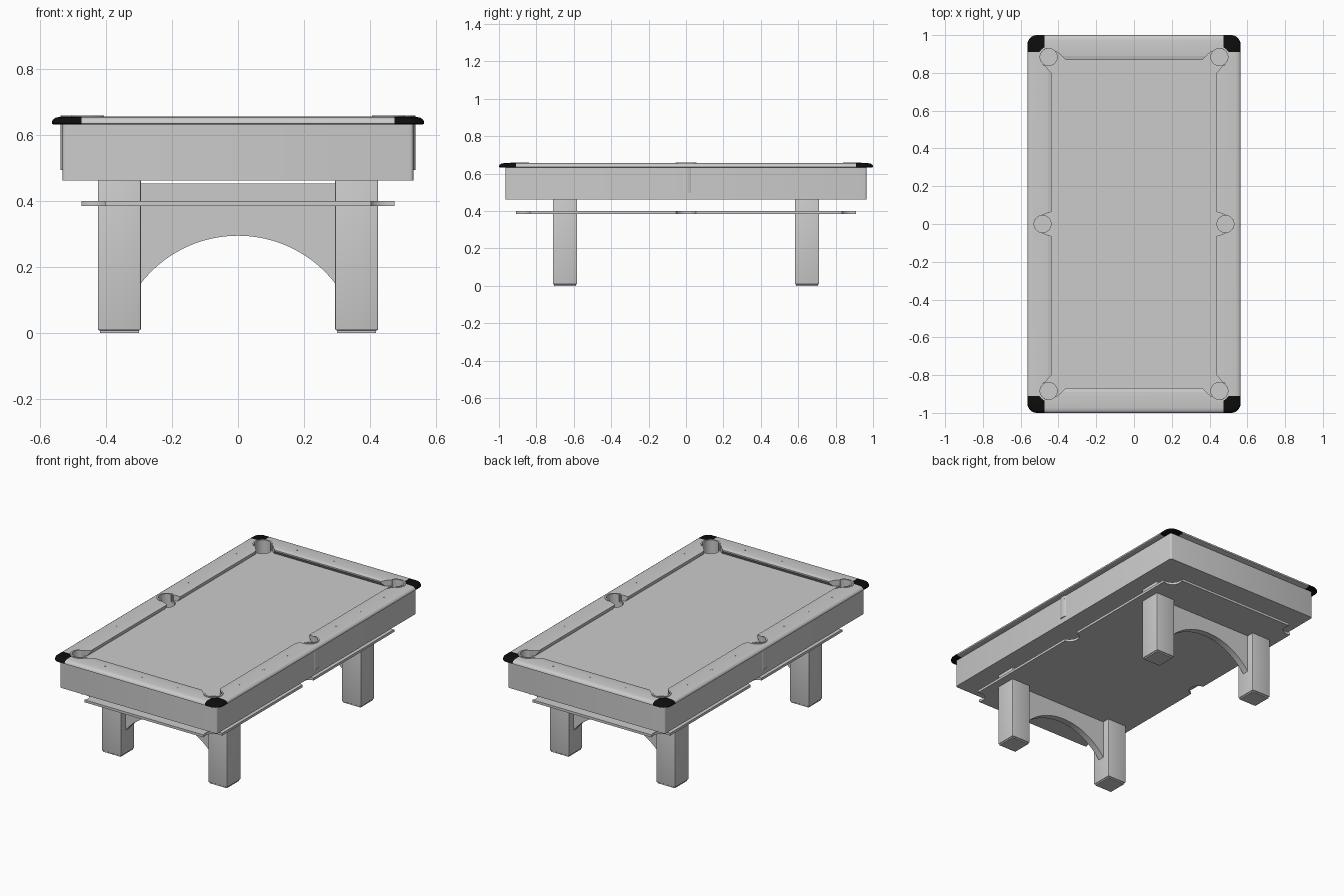
import bpy, bmesh, math
from mathutils import Vector

if "Cube" in bpy.data.objects:
    bpy.data.objects.remove(bpy.data.objects["Cube"])


def material(name, c):
    m = bpy.data.materials.new(name)
    m.diffuse_color = (c, c, c, 1)
    m.use_nodes = True
    m.node_tree.nodes["Principled BSDF"].inputs["Base Color"].default_value = m.diffuse_color
    return m


GREY = material("light grey", 0.6)
BLACK = material("black", 0.004)


def finish(name, bm, smooth=True):
    bmesh.ops.remove_doubles(bm, verts=bm.verts, dist=1e-5)
    bmesh.ops.recalc_face_normals(bm, faces=bm.faces)
    me = bpy.data.meshes.new(name)
    bm.to_mesh(me)
    bm.free()
    ob = bpy.data.objects.new(name, me)
    bpy.context.collection.objects.link(ob)
    me.materials.append(GREY)
    if smooth:
        select(ob)
        bpy.ops.object.shade_smooth_by_angle(angle=math.radians(35))
    return ob


def select(ob):
    bpy.ops.object.select_all(action='DESELECT')
    ob.select_set(True)
    bpy.context.view_layer.objects.active = ob


def box_bm(x0, x1, y0, y1, z0, z1, bevel=0, vertical_only=False):
    bm = bmesh.new()
    bmesh.ops.create_cube(bm, size=1)
    for v in bm.verts:
        v.co = Vector(((x0 + x1) / 2 + v.co.x * (x1 - x0),
                       (y0 + y1) / 2 + v.co.y * (y1 - y0),
                       (z0 + z1) / 2 + v.co.z * (z1 - z0)))
    if bevel:
        edges = [e for e in bm.edges if not vertical_only
                 or abs(e.verts[0].co.z - e.verts[1].co.z) > 1e-4]
        bmesh.ops.bevel(bm, geom=edges, offset=bevel, segments=3, affect='EDGES', profile=0.5)
    return bm


def cut(ob, cutter):
    mod = ob.modifiers.new("cut", 'BOOLEAN')
    mod.operation, mod.solver, mod.object = 'DIFFERENCE', 'EXACT', cutter
    select(ob)
    bpy.ops.object.modifier_apply(modifier=mod.name)


def prism(bm, pts, offset):
    # extrude a closed outline along an offset vector
    f = bm.faces.new([bm.verts.new(p) for p in pts])
    r = bmesh.ops.extrude_face_region(bm, geom=[f])
    bmesh.ops.translate(bm, vec=offset, verts=[g for g in r["geom"] if isinstance(g, bmesh.types.BMVert)])


# Pocket centres with the direction pointing away from the bed
POCKETS = [(sx * 0.452, sy * 0.884, math.atan2(sy, sx)) for sx in (-1, 1) for sy in (-1, 1)]
POCKETS += [(0.484, 0, 0.0), (-0.484, 0, math.pi)]


def pocket_cutter(r, z0, z1):
    bm = bmesh.new()
    for x, y, _ in POCKETS:
        ring = [(x + r * math.cos(i * math.tau / 32), y + r * math.sin(i * math.tau / 32), z0) for i in range(32)]
        prism(bm, ring, (0, 0, z1 - z0))
    ob = finish("pocket_cutter", bm, False)
    ob.hide_render = True
    return ob


deep = pocket_cutter(0.05, 0.50, 0.70)
shelf_cut = pocket_cutter(0.055, 0.36, 0.43)
cavity = finish("cavity_cutter", box_bm(-0.475, 0.475, -0.91, 0.91, 0.60, 0.70), False)

# Cabinet body, hollowed for the bed and pockets
body = finish("cabinet", box_bm(-0.532, 0.532, -0.965, 0.965, 0.462, 0.632, 0.01, True))
cut(body, cavity)
cut(body, deep)

# Playing bed
bed = finish("playing_bed", box_bm(-0.475, 0.475, -0.91, 0.91, 0.60, 0.62), False)
cut(bed, deep)

# Notched panel beneath the cabinet
shelf = finish("lower_panel", box_bm(-0.475, 0.475, -0.91, 0.91, 0.385, 0.40), False)
cut(shelf, shelf_cut)


# Rounded rail frame with black corners
def rounded_loop(bm, hx, hy, r, z):
    vs = []
    for k, (sx, sy) in enumerate(((1, 1), (-1, 1), (-1, -1), (1, -1))):
        for i in range(9):
            a = (k + i / 8) * math.pi / 2
            vs.append(bm.verts.new((sx * (hx - r) + r * math.cos(a), sy * (hy - r) + r * math.sin(a), z)))
    return vs


bm = bmesh.new()
levels = [(0.475, 0.002, 0.632), (0.558, 0.045, 0.632), (0.565, 0.052, 0.635), (0.565, 0.052, 0.640),
          (0.561, 0.048, 0.648), (0.553, 0.040, 0.653), (0.538, 0.030, 0.656), (0.475, 0.002, 0.656)]
loops = [rounded_loop(bm, hx, hx + 0.435, r, z) for hx, r, z in levels]
for a, b in zip(loops, loops[1:] + loops[:1]):
    for i in range(len(a)):
        j = (i + 1) % len(a)
        bm.faces.new((a[i], a[j], b[j], b[i]))
for s in (-1, 1):
    for co, no in (((s * 0.475, 0, 0), (1, 0, 0)), ((0, s * 0.91, 0), (0, 1, 0))):
        bmesh.ops.bisect_plane(bm, geom=bm.verts[:] + bm.edges[:] + bm.faces[:], plane_co=co, plane_no=no)
for f in bm.faces:
    c = f.calc_center_median()
    f.material_index = int(abs(c.x) > 0.4755 and abs(c.y) > 0.9105)
rail = finish("rail_frame", bm)
rail.data.materials.append(BLACK)
cut(rail, deep)

for helper in (deep, shelf_cut, cavity):
    bpy.data.objects.remove(helper)


# Cushions with mitred ends: (depth towards nose, height)
PROFILE = [(0, 0.619), (0, 0.656), (0.5, 0.655), (1, 0.650), (1, 0.642), (0.6, 0.619)]


def cushion(name, back, nose, b0, b1, n0, n1, along_x):
    bm = bmesh.new()
    ends = []
    for b, n in ((b0, n0), (b1, n1)):
        ring = []
        for d, z in PROFILE:
            t, u = b + (n - b) * d, back + (nose - back) * d
            ring.append(bm.verts.new((t, u, z) if along_x else (u, t, z)))
        ends.append(ring)
        bm.faces.new(ring)
    for i in range(len(PROFILE)):
        j = (i + 1) % len(PROFILE)
        bm.faces.new((ends[0][i], ends[0][j], ends[1][j], ends[1][i]))
    finish(name, bm, False)


for s in (-1, 1):
    cushion("end_cushion", s * 0.91, s * 0.868, -0.405, 0.405, -0.36, 0.36, True)
    for t in (-1, 1):
        cushion("side_cushion", s * 0.475, s * 0.437, t * 0.052, t * 0.842, t * 0.064, t * 0.80, False)


# Pocket liners: full tube below the bed, open collar above it
def arc(bm, cx, cy, a0, a1, z0, z1, full):
    n = 32
    rings = []
    for i in range(n + 1):
        a = a0 + (a1 - a0) * i / n
        rings.append([bm.verts.new((cx + r * math.cos(a), cy + r * math.sin(a), z))
                      for r, z in ((0.045, z0), (0.055, z0), (0.055, z1), (0.045, z1))])
    for p, q in zip(rings, rings[1:]):
        for k in range(4):
            bm.faces.new((p[k], p[(k + 1) % 4], q[(k + 1) % 4], q[k]))
    if not full:
        bm.faces.new(rings[0])
        bm.faces.new(rings[-1])


for x, y, d in POCKETS:
    bm = bmesh.new()
    arc(bm, x, y, 0, math.tau, 0.495, 0.615, True)
    finish("pocket_tube", bm)
    bm = bmesh.new()
    spread = math.radians(100 if y else 90)
    arc(bm, x, y, d - spread, d + spread, 0.612, 0.660, False)
    finish("pocket_collar", bm)

# Sight dots on the rails
bm = bmesh.new()
dots = [(s * 0.5, t * y) for s in (-1, 1) for t in (-1, 1) for y in (0.235, 0.465, 0.70)]
dots += [(x, s * 0.93) for s in (-1, 1) for x in (-0.25, 0, 0.25)]
for x, y in dots:
    prism(bm, [(x + 0.006 * math.cos(i * math.tau / 12), y + 0.006 * math.sin(i * math.tau / 12), 0.655)
               for i in range(12)], (0, 0, 0.002))
finish("sight_dots", bm, False)

# Legs and feet
for sx in (-1, 1):
    for sy in (-1, 1):
        x, y = sx * 0.36, sy * 0.647
        finish("leg", box_bm(x - 0.065, x + 0.065, y - 0.065, y + 0.065, 0.008, 0.465, 0.004))
        finish("foot", box_bm(x - 0.059, x + 0.059, y - 0.059, y + 0.059, 0, 0.012), False)

# Arched panels joining each pair of legs
R = 0.3726
for s in (-1, 1):
    bm = bmesh.new()
    half = math.asin(0.297 / R)
    outline = [(R * math.sin(a), s * 0.647 - 0.02, 0.295 - R + R * math.cos(a))
               for a in (half * (i / 16 - 1) for i in range(33))]
    outline += [(0.297, s * 0.647 - 0.02, 0.454), (-0.297, s * 0.647 - 0.02, 0.454)]
    prism(bm, outline, (0, 0.04, 0))
    finish("arched_panel", bm)
